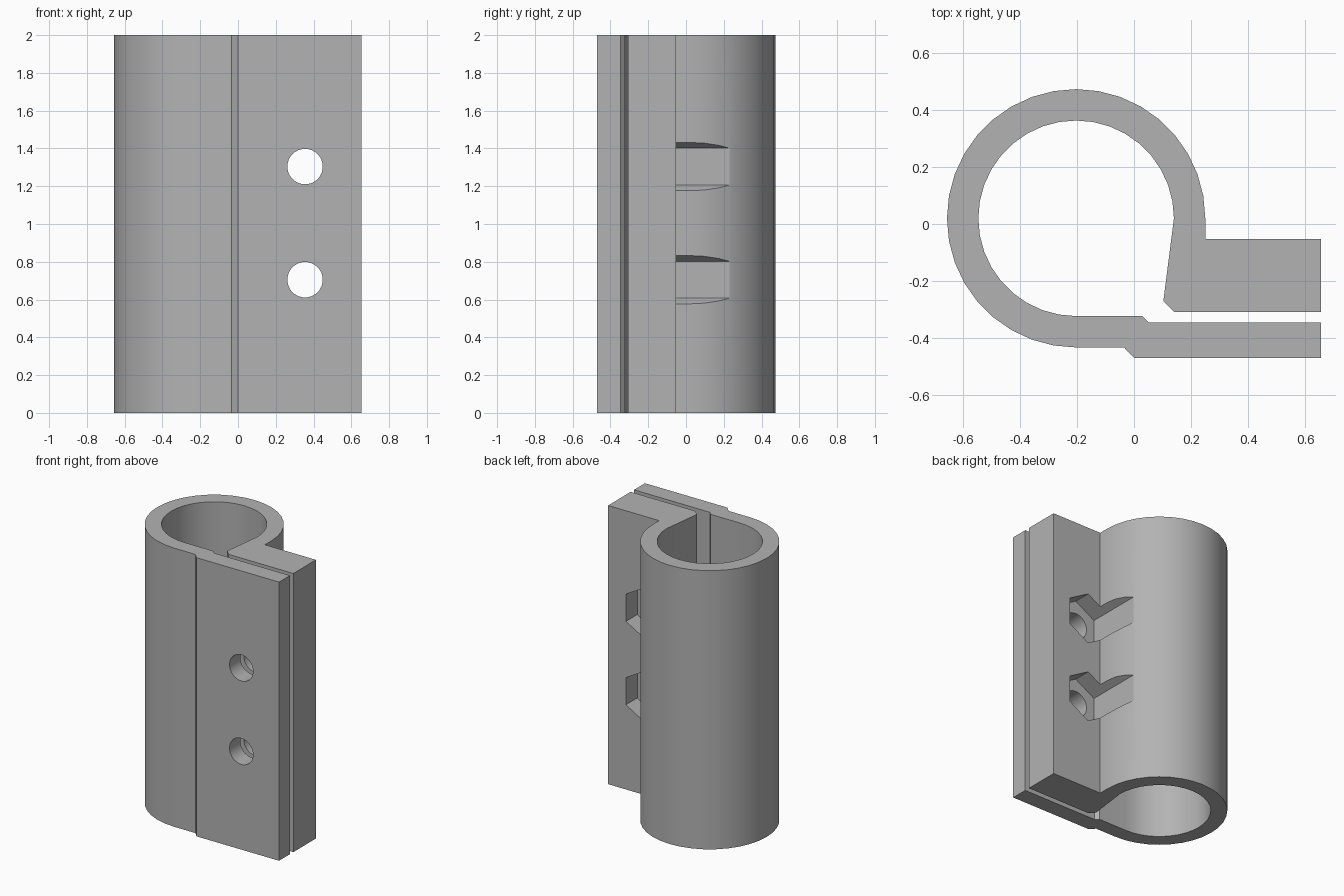
import bpy, bmesh, math

if "Cube" in bpy.data.objects:
    bpy.data.objects.remove(bpy.data.objects["Cube"])

HEIGHT = 2.0
CX, CY = -0.203, 0.02          # centre of the ring
R_OUT, R_IN = 0.453, 0.343


def prism(name, loop, axis, start, depth):
    """Extrude a closed 2D loop along axis 'Z' (x, y loop) or 'Y' (x, z loop)."""
    bm = bmesh.new()
    if axis == 'Z':
        pts, vec = [(a, b, start) for a, b in loop], (0, 0, depth)
    else:
        pts, vec = [(a, start, b) for a, b in loop], (0, depth, 0)
    face = bm.faces.new([bm.verts.new(p) for p in pts])
    ext = bmesh.ops.extrude_face_region(bm, geom=[face], use_keep_orig=True)
    top = [g for g in ext['geom'] if isinstance(g, bmesh.types.BMVert)]
    bmesh.ops.translate(bm, verts=top, vec=vec)
    bmesh.ops.recalc_face_normals(bm, faces=bm.faces[:])
    me = bpy.data.meshes.new(name)
    bm.to_mesh(me)
    bm.free()
    ob = bpy.data.objects.new(name, me)
    bpy.context.collection.objects.link(ob)
    return ob


def arc(r, a0, a1, n):
    return [(CX + r * math.cos(math.radians(a0 + (a1 - a0) * i / n)),
             CY + r * math.sin(math.radians(a0 + (a1 - a0) * i / n)))
            for i in range(n + 1)]


# Clamp profile: open ring with a thick rear flange and a thin front flange
profile = arc(R_IN, 0, 270, 27)
profile += [(0.03, CY - R_IN), (0.053, -0.346), (0.655, -0.346), (0.655, -0.47),
            (0.0, -0.47), (-0.035, CY - R_OUT)]
profile += arc(R_OUT, 270, 0, 27)
profile += [(0.25, -0.052), (0.655, -0.052), (0.655, -0.308),
            (0.14, -0.308), (0.103, -0.27)]
clamp = prism("pipe_clamp", profile, 'Z', 0, HEIGHT)

# Bolt holes through both flanges, with hexagonal nut pockets behind
HX = 0.355
cutters = []
for z in (0.705, 1.304):
    hole = [(HX + 0.094 * math.cos(math.tau * (i + 0.5) / 24),
             z + 0.094 * math.sin(math.tau * (i + 0.5) / 24)) for i in range(24)]
    cutters.append(prism("bolt_hole_cutter", hole, 'Y', -0.6, 0.5))
    w, h, tip = 0.158, 0.0975, 0.188
    hexagon = [(HX - w, z - h), (HX, z - tip), (HX + w, z - h),
               (HX + w, z + h), (HX, z + tip), (HX - w, z + h)]
    cutters.append(prism("nut_pocket_cutter", hexagon, 'Y', -0.18, 0.8))

for c in cutters:
    c.hide_render = True
    mod = clamp.modifiers.new("cut", 'BOOLEAN')
    mod.operation, mod.solver, mod.object = 'DIFFERENCE', 'EXACT', c

# Apply the cuts and remove the cutters
bpy.context.view_layer.update()
dg = bpy.context.evaluated_depsgraph_get()
cut_mesh = bpy.data.meshes.new_from_object(clamp.evaluated_get(dg))
clamp.modifiers.clear()
clamp.data = cut_mesh
for c in cutters:
    bpy.data.objects.remove(c)

# Plain grey, smooth curves with sharp edges
grey = bpy.data.materials.new("light grey")
grey.diffuse_color = (0.45, 0.45, 0.45, 1)
grey.use_nodes = True
grey.node_tree.nodes["Principled BSDF"].inputs["Base Color"].default_value = grey.diffuse_color
clamp.data.materials.clear()
clamp.data.materials.append(grey)
bpy.context.view_layer.objects.active = clamp
clamp.select_set(True)
bpy.ops.object.shade_smooth_by_angle(angle=math.radians(25))
